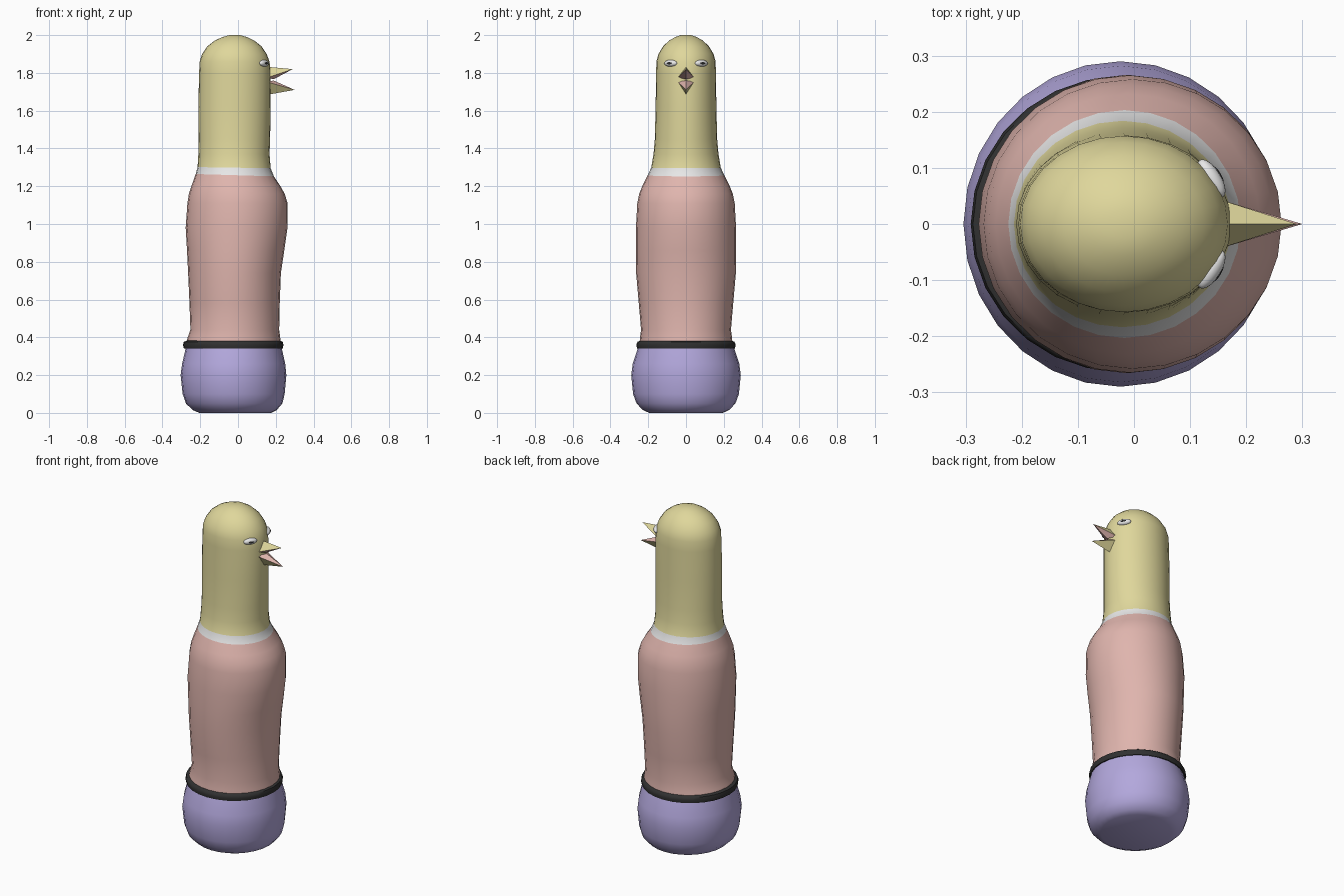
import bpy, bmesh, math
from mathutils import Vector, Matrix

if "Cube" in bpy.data.objects:
    bpy.data.objects.remove(bpy.data.objects["Cube"])


def mat(name, rgb):
    m = bpy.data.materials.new(name)
    m.diffuse_color = (*rgb, 1)
    m.use_nodes = True
    m.node_tree.nodes["Principled BSDF"].inputs["Base Color"].default_value = m.diffuse_color
    return m


YELLOW = mat("pale yellow", (0.74, 0.68, 0.33))
PINK = mat("soft pink", (0.74, 0.46, 0.42))
PURPLE = mat("lavender", (0.45, 0.39, 0.72))
WHITE = mat("white", (0.80, 0.80, 0.80))
BLACK = mat("near black", (0.03, 0.03, 0.03))


def finish(bm, name, mats, smooth=50):
    bmesh.ops.recalc_face_normals(bm, faces=bm.faces)
    me = bpy.data.meshes.new(name)
    bm.to_mesh(me)
    bm.free()
    ob = bpy.data.objects.new(name, me)
    bpy.context.collection.objects.link(ob)
    for m in mats:
        me.materials.append(m)
    if smooth:
        bpy.ops.object.select_all(action='DESELECT')
        ob.select_set(True)
        bpy.context.view_layer.objects.active = ob
        bpy.ops.object.shade_smooth_by_angle(angle=math.radians(smooth))
    return ob


def loft(name, rings, mats, segs=28, slot=lambda i: 0, smooth=50):
    """Elliptical rings (z, x_min, x_max, y_radius[, slope]) skinned and capped."""
    bm = bmesh.new()
    loops = []
    for z, x0, x1, ry, *slope in rings:
        k = slope[0] if slope else 0
        loop = []
        for j in range(segs):
            a = 2 * math.pi * j / segs
            x = (x0 + x1) / 2 + (x1 - x0) / 2 * math.cos(a)
            loop.append(bm.verts.new((x, ry * math.sin(a), z + k * x)))
        loops.append(loop)
    for i in range(len(loops) - 1):
        for j in range(segs):
            n = (j + 1) % segs
            f = bm.faces.new((loops[i][j], loops[i][n], loops[i + 1][n], loops[i + 1][j]))
            f.material_index = slot(i)
    bm.faces.new(loops[0][::-1]).material_index = slot(0)
    bm.faces.new(loops[-1]).material_index = slot(len(loops) - 2)
    return finish(bm, name, mats, smooth)


# Rounded lower body
loft("lower_body", [
    (0.00, -0.205, 0.175, 0.195), (0.015, -0.24, 0.205, 0.228),
    (0.05, -0.276, 0.235, 0.262), (0.10, -0.293, 0.247, 0.28),
    (0.20, -0.304, 0.256, 0.290), (0.26, -0.296, 0.25, 0.282),
    (0.35, -0.275, 0.23, 0.252)], [PURPLE])

# Belt band
loft("belt", [
    (0.338, -0.265, 0.215, 0.237), (0.342, -0.287, 0.237, 0.259),
    (0.360, -0.291, 0.241, 0.263), (0.376, -0.287, 0.237, 0.257),
    (0.383, -0.270, 0.222, 0.240)], [BLACK])

# Shirt, collar and head in one skin, coloured by ring
rings = [
    (0.37, -0.274, 0.227, 0.246), (0.395, -0.268, 0.224, 0.244),
    (0.44, -0.252, 0.218, 0.238), (0.58, -0.257, 0.221, 0.250),
    (0.74, -0.264, 0.227, 0.264), (0.86, -0.270, 0.245, 0.266),
    (0.98, -0.277, 0.262, 0.265), (1.11, -0.268, 0.263, 0.258),
    (1.16, -0.260, 0.247, 0.248), (1.20, -0.247, 0.225, 0.232),
    (1.258, -0.224, 0.190, 0.203, -0.03), (1.298, -0.214, 0.173, 0.184, -0.015),
    (1.37, -0.210, 0.167, 0.172), (1.45, -0.208, 0.170, 0.165),
    (1.62, -0.210, 0.173, 0.161), (1.80, -0.206, 0.173, 0.158),
    (1.86, -0.203, 0.167, 0.157), (1.90, -0.190, 0.152, 0.146),
    (1.94, -0.163, 0.125, 0.122), (1.97, -0.125, 0.088, 0.091),
    (1.99, -0.082, 0.048, 0.057), (2.00, -0.045, 0.010, 0.026)]
loft("shirt_collar_and_head", rings, [PINK, WHITE, YELLOW],
     slot=lambda i: 0 if i < 10 else 1 if i == 10 else 2)


# Open beak: two pointed halves with pink inner faces
def beak(name, ridge, tip, corner_z, throat):
    bm = bmesh.new()
    r, t, m = (bm.verts.new(p) for p in (ridge, tip, throat))
    a, b = (bm.verts.new((0.155, s * 0.043, corner_z)) for s in (-1, 1))
    for tri, k in (((r, a, t), 0), ((r, t, b), 0), ((t, a, m), 1),
                   ((t, m, b), 1), ((r, m, a), 0), ((r, b, m), 0)):
        bm.faces.new(tri).material_index = k
    finish(bm, name, [YELLOW, PINK], 0)


beak("upper_beak", (0.155, 0, 1.832), (0.290, 0, 1.820), 1.775, (0.188, 0, 1.766))
beak("lower_beak", (0.160, 0, 1.685), (0.300, 0, 1.710), 1.752, (0.188, 0, 1.760))


# Narrow eyes with slit pupils
def blob(name, centre, size, yaw, material):
    bm = bmesh.new()
    bmesh.ops.create_uvsphere(bm, u_segments=20, v_segments=12, radius=1)
    bm.transform(Matrix.Translation(centre) @ Matrix.Rotation(yaw, 4, 'Z')
                 @ Matrix.Diagonal((*size, 1)))
    finish(bm, name, [material], 60)


for side, s in (("right", -1), ("left", 1)):
    yaw = s * math.radians(32)
    c = Vector((0.138, s * 0.081, 1.851))
    out = Vector((math.cos(yaw), math.sin(yaw), 0))
    blob(side + "_eye", c, (0.017, 0.039, 0.018), yaw, WHITE)
    blob(side + "_pupil", c + out * 0.0145, (0.004, 0.016, 0.006), yaw, BLACK)
